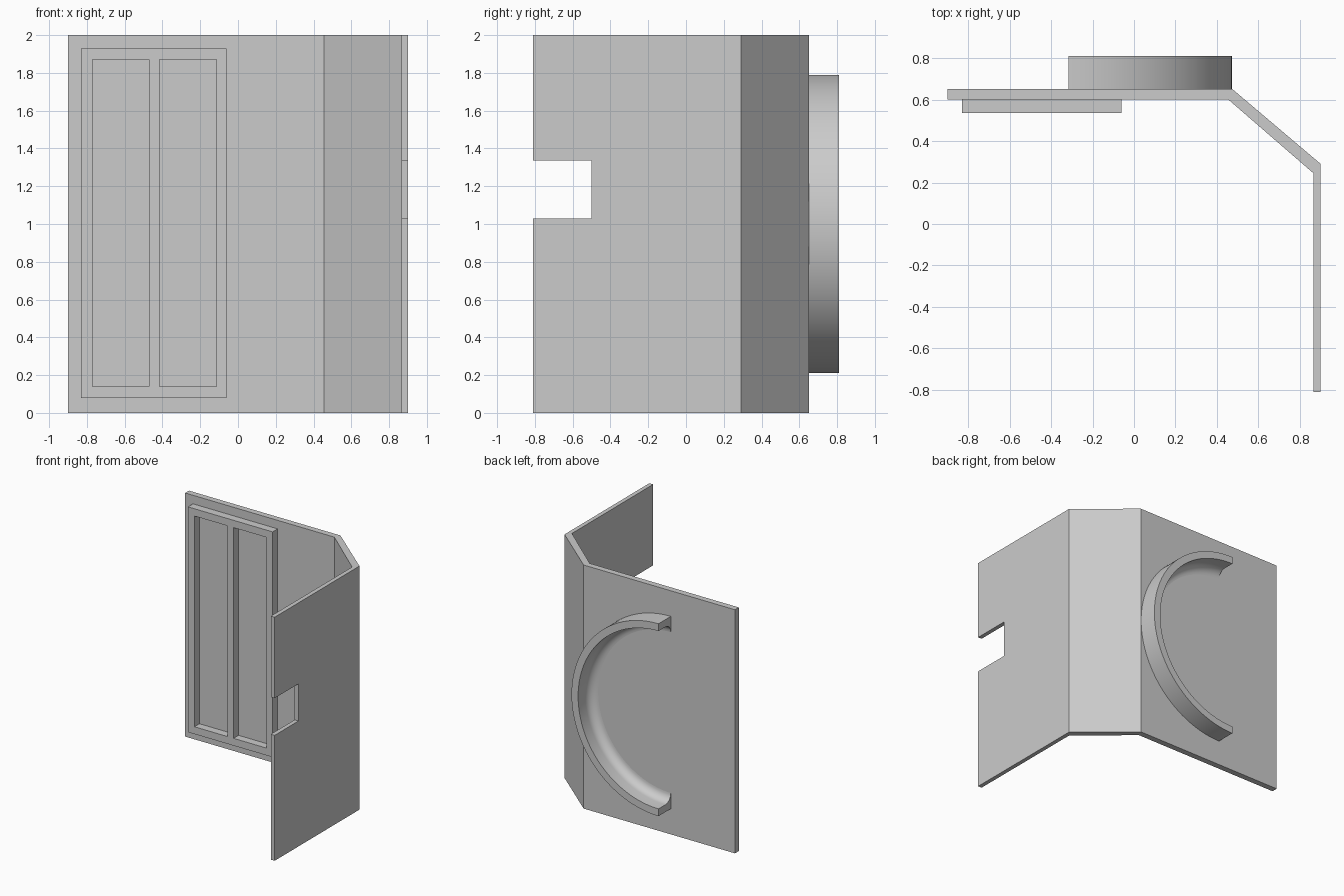
import bpy, bmesh, math

if "Cube" in bpy.data.objects:
    bpy.data.objects.remove(bpy.data.objects["Cube"], do_unlink=True)

grey = bpy.data.materials.new("plain grey")
grey.use_nodes = True
grey.diffuse_color = (0.6, 0.6, 0.6, 1)
grey.node_tree.nodes["Principled BSDF"].inputs["Base Color"].default_value = (0.6, 0.6, 0.6, 1)


def loft(name, rings):
    """Join equal rings of points into a closed solid with capped ends."""
    bm = bmesh.new()
    loops = [[bm.verts.new(p) for p in ring] for ring in rings]
    n = len(loops[0])
    for a, b in zip(loops, loops[1:]):
        for i in range(n):
            j = (i + 1) % n
            bm.faces.new((a[i], a[j], b[j], b[i]))
    bm.faces.new(loops[0])
    bm.faces.new(loops[-1])
    bmesh.ops.recalc_face_normals(bm, faces=bm.faces)
    mesh = bpy.data.meshes.new(name)
    bm.to_mesh(mesh)
    bm.free()
    mesh.materials.append(grey)
    obj = bpy.data.objects.new(name, mesh)
    bpy.context.collection.objects.link(obj)
    return obj


def box(name, x, y, z):
    base = [(x[0], y[0]), (x[1], y[0]), (x[1], y[1]), (x[0], y[1])]
    return loft(name, [[(px, py, h) for px, py in base] for h in z])


def activate(obj):
    bpy.ops.object.select_all(action="DESELECT")
    obj.select_set(True)
    bpy.context.view_layer.objects.active = obj


def cut(obj, cutter):
    mod = obj.modifiers.new("cut", "BOOLEAN")
    mod.operation = "DIFFERENCE"
    mod.solver = "EXACT"
    mod.object = cutter
    activate(obj)
    bpy.ops.object.modifier_apply(modifier=mod.name)
    bpy.data.objects.remove(cutter, do_unlink=True)


# Folded wall, extruded from its plan, with a notch in the side edge
plan = [(-0.9, 0.65), (0.475, 0.65), (0.9, 0.29), (0.9, -0.81),
        (0.865, -0.81), (0.865, 0.245), (0.455, 0.6), (-0.9, 0.6)]
wall = loft("folded_wall", [[(x, y, z) for x, y in plan] for z in (0, 2)])
cut(wall, box("notch_cutter", (0.7, 1), (-1, -0.5), (1.03, 1.335)))

# Raised frame with two tall openings
frame = box("door_frame", (-0.83, -0.06), (0.535, 0.6), (0.08, 1.93))
for span in ((-0.77, -0.47), (-0.415, -0.115)):
    cut(frame, box("opening_cutter", span, (0.4, 0.7), (0.14, 1.87)))

# Half ring on the back, with a rounded inner fillet where it meets the wall
outer, rim, fillet, back = 0.79, 0.06, 0.07, 0.65
section = [(outer, back), (outer, 0.81), (outer - rim, 0.81)]
for i in range(9):
    t = math.pi / 2 * i / 8
    section.append((outer - rim - fillet * (1 - math.cos(t)),
                    back + fillet * (1 - math.sin(t))))
steps = 64
rings = []
for k in range(steps + 1):
    a = math.pi * (k / steps - 0.5)
    rings.append([(-0.317 + r * math.cos(a), y, 1 + r * math.sin(a)) for r, y in section])
half_ring = loft("half_ring", rings)
activate(half_ring)
bpy.ops.object.shade_smooth_by_angle(angle=math.radians(30))
